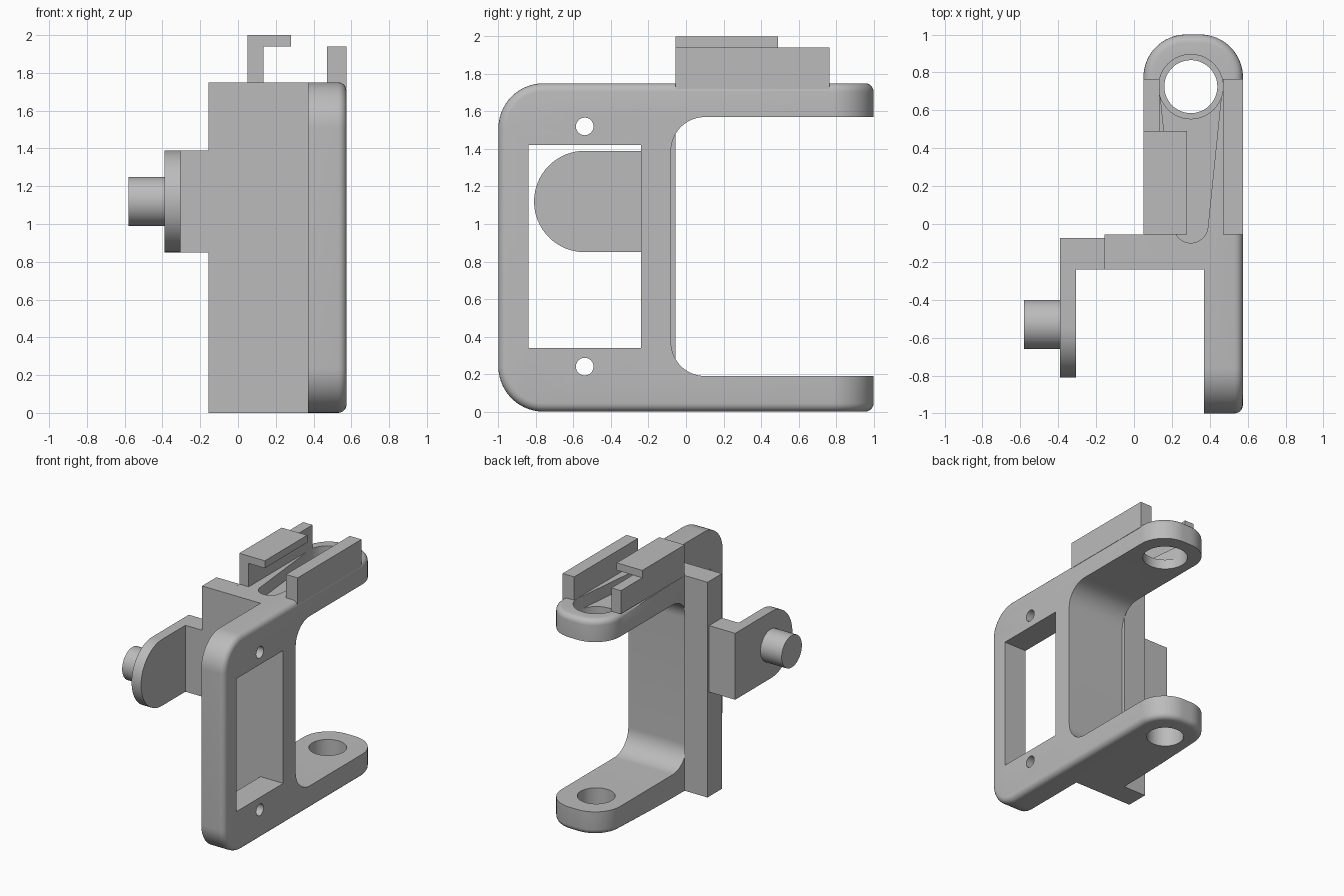
import bpy, bmesh, math
from mathutils import Vector

if "Cube" in bpy.data.objects:
    bpy.data.objects.remove(bpy.data.objects["Cube"], do_unlink=True)

grey = bpy.data.materials.new("plain grey")
grey.use_nodes = True
GREY = (0.5, 0.5, 0.5, 1)
grey.diffuse_color = GREY
grey.node_tree.nodes["Principled BSDF"].inputs["Base Color"].default_value = GREY

HEIGHT = 1.75
LEFT, RIGHT = 0.05, 0.575      # width of the arms
WALL_FRONT, WALL_BACK = -0.24, -0.055
TIP = 0.775                    # where the arm ends start to round


def arc(cx, cy, r, start, end, steps=16):
    """Points on an arc, angles in degrees."""
    angles = [math.radians(start + (end - start) * i / steps) for i in range(steps + 1)]
    return [(cx + r * math.cos(a), cy + r * math.sin(a)) for a in angles]


def prism(name, points, axis, lo, hi):
    """Extrude a profile: (y, z) points along x, or (x, y) points along z."""
    place = (lambda p, d: (d, *p)) if axis == "x" else (lambda p, d: (*p, d))
    bm = bmesh.new()
    face = bm.faces.new([bm.verts.new(place(p, lo)) for p in points])
    side = bmesh.ops.extrude_face_region(bm, geom=[face])
    moved = [v for v in side["geom"] if isinstance(v, bmesh.types.BMVert)]
    bmesh.ops.translate(bm, verts=moved, vec=Vector(place((0, 0), hi - lo)))
    bmesh.ops.recalc_face_normals(bm, faces=bm.faces[:])
    mesh = bpy.data.meshes.new(name)
    bm.to_mesh(mesh)
    bm.free()
    mesh.materials.append(grey)
    obj = bpy.data.objects.new(name, mesh)
    bpy.context.collection.objects.link(obj)
    return obj


def box(name, x, y, z):
    return prism(name, [(x[0], y[0]), (x[1], y[0]), (x[1], y[1]), (x[0], y[1])], "z", *z)


def disc(name, a, b, r, axis, lo, hi, sides=48):
    return prism(name, arc(a, b, r, 0, 360, sides)[:-1], axis, lo, hi)


def activate(obj):
    bpy.ops.object.select_all(action="DESELECT")
    obj.select_set(True)
    bpy.context.view_layer.objects.active = obj


def cut(obj, cutter):
    mod = obj.modifiers.new("cut", "BOOLEAN")
    mod.operation, mod.solver, mod.object = "DIFFERENCE", "EXACT", cutter
    activate(obj)
    bpy.ops.object.modifier_apply(modifier=mod.name)
    bpy.data.objects.remove(cutter, do_unlink=True)


def bevel(bm, edges, width, segments):
    bmesh.ops.bevel(bm, geom=edges, offset=width, offset_type="OFFSET",
                    segments=segments, profile=0.5, affect="EDGES")


# Frame: side plate and both arms from one plan outline
r = 0.225
plan = [(0.37, -1), (RIGHT, -1)]
plan += arc(RIGHT - r, TIP, r, 0, 90) + arc(LEFT + r, TIP, r, 90, 180)
plan += [(LEFT, WALL_FRONT), (0.37, WALL_FRONT)]
frame = prism("frame", plan, "z", 0, HEIGHT)

bm = bmesh.new()
bm.from_mesh(frame.data)
# Large rounded front corners
bevel(bm, [e for e in bm.edges if all(v.co.y < -0.99 for v in e.verts)
           and abs(e.verts[0].co.z - e.verts[1].co.z) < 0.01], 0.24, 14)
# Soft outer rim that runs round the plate and the arm tips


def on_rim(edge):
    sharp = edge.calc_face_angle(0) > 0.7
    outer = all(v.co.x > RIGHT - 0.001 for v in edge.verts)
    tip = all(v.co.y > TIP - 0.001 for v in edge.verts)
    return sharp and (outer or tip)


bevel(bm, [e for e in bm.edges if on_rim(e)], 0.045, 5)
bm.to_mesh(frame.data)
bm.free()

# Opening between the arms with filleted inner corners
f = 0.18
opening = [(1.2, 0.19)] + arc(-0.08 + f, 0.19 + f, f, 270, 180)
opening += arc(-0.08 + f, 1.57 - f, f, 180, 90) + [(1.2, 1.57)]
cut(frame, prism("opening_cutter", opening, "x", -0.3, 0.8))

# Window and screw holes in the side plate
cut(frame, box("window_cutter", (0.3, 0.7), (-0.84, WALL_FRONT), (0.34, 1.42)))
for z in (0.24, 1.52):
    cut(frame, disc("screw_cutter", -0.54, z, 0.047, "x", 0.3, 0.7, 32))

# Pivot holes and the tapered recess on the upper arm
cut(frame, disc("lower_hole_cutter", 0.3, 0.725, 0.14, "z", -0.1, 0.3))
cut(frame, disc("upper_hole_cutter", 0.3, 0.725, 0.17, "z", 1.5, 1.9))
recess = arc(0.3, 0.725, 0.165, -6, 186, 24) + arc(0.3, -0.01, 0.09, 186, 354)
cut(frame, prism("recess_cutter", recess, "z", 1.65, 1.9))

# Cross wall
box("cross_wall", (-0.155, LEFT), (WALL_FRONT, WALL_BACK), (0, HEIGHT))

# Rails on the upper arm, one with an overhanging lip
box("left_rail", (0.47, RIGHT), (WALL_BACK, TIP - 0.01), (1.72, 1.94))
box("right_rail", (LEFT, 0.135), (WALL_BACK, TIP - 0.01), (HEIGHT, 1.94))
box("rail_lip", (LEFT, 0.28), (WALL_BACK, 0.49), (1.94, 2))

# Side tab with a rounded end, and its peg
box("tab_root", (-0.305, -0.155), (WALL_FRONT, -0.075), (0.85, 1.39))
tab = [(-0.075, 0.85), (-0.075, 1.39)] + arc(-0.54, 1.12, 0.27, 90, 270, 32)
prism("tab_plate", tab, "x", -0.39, -0.305)
disc("peg", -0.53, 1.12, 0.13, "x", -0.58, -0.39)

# Smooth the curves and keep the corners crisp
for obj in bpy.context.collection.objects:
    if obj.type == "MESH" and obj.data.materials and obj.data.materials[0] == grey:
        activate(obj)
        bpy.ops.object.shade_smooth_by_angle(angle=math.radians(30))
